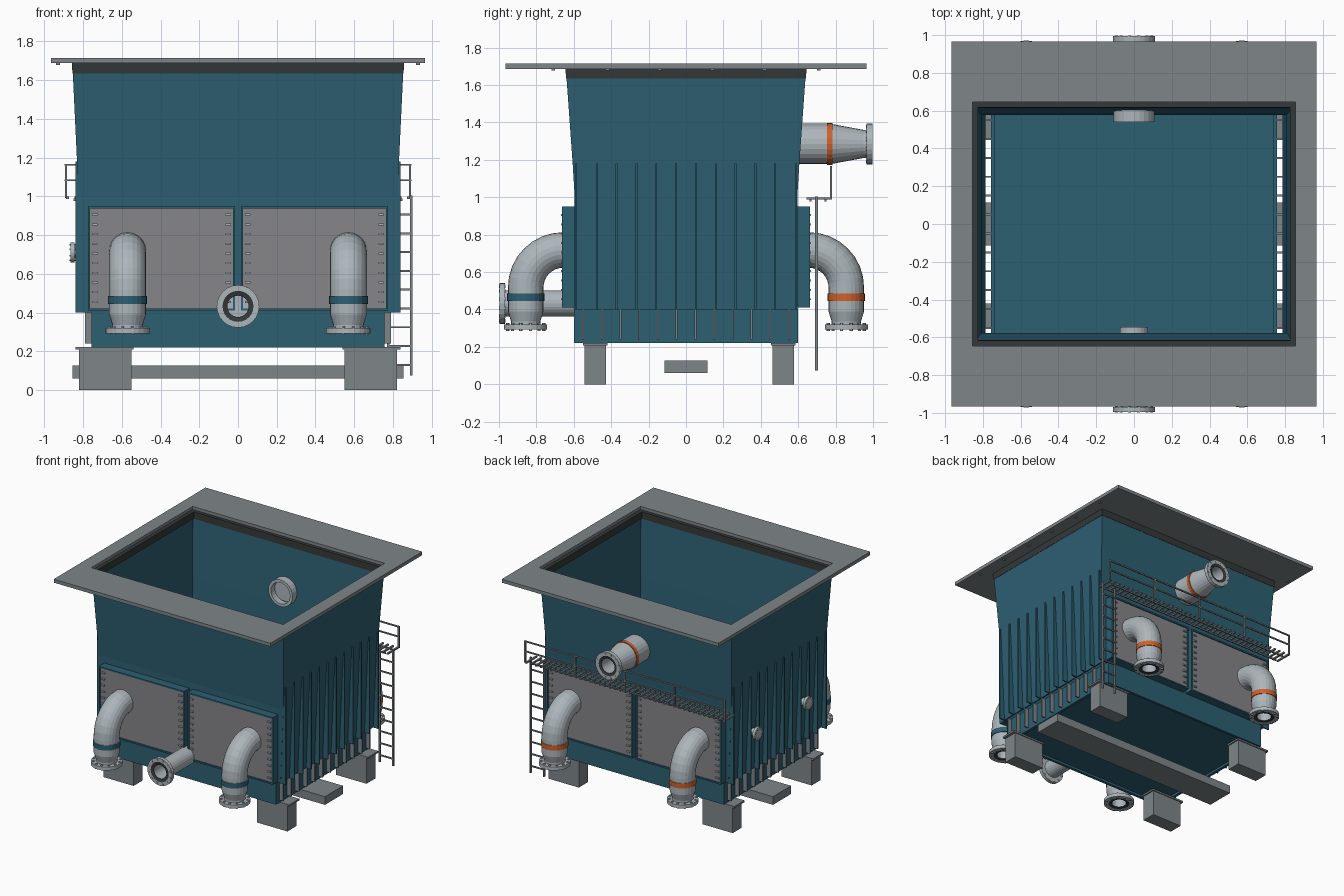
import bpy, bmesh, math
from mathutils import Vector, Matrix

cube = bpy.data.objects.get("Cube")
if cube:
    bpy.data.objects.remove(cube, do_unlink=True)


def material(name, r, g, b):
    m = bpy.data.materials.new(name)
    m.use_nodes = True
    m.diffuse_color = (r, g, b, 1)
    m.node_tree.nodes["Principled BSDF"].inputs["Base Color"].default_value = (r, g, b, 1)
    return m


TEAL = material("teal paint", 0.026, 0.115, 0.17)
STEEL = material("grey steel", 0.21, 0.235, 0.25)
PANEL = material("panel grey", 0.24, 0.24, 0.25)
PIPE = material("pale pipe", 0.42, 0.47, 0.50)
ORANGE = material("orange band", 0.62, 0.12, 0.025)
DARK = material("dark rubber", 0.035, 0.04, 0.04)


def finish(name, bm, *mats):
    bmesh.ops.recalc_face_normals(bm, faces=bm.faces)
    mesh = bpy.data.meshes.new(name)
    bm.to_mesh(mesh)
    bm.free()
    for m in mats:
        mesh.materials.append(m)
    ob = bpy.data.objects.new(name, mesh)
    bpy.context.collection.objects.link(ob)
    return ob


def boxes(name, mat, items):
    """Join boxes, each given as (centre, size)."""
    bm = bmesh.new()
    for c, s in items:
        bmesh.ops.create_cube(bm, size=1, matrix=Matrix.Translation(c) @ Matrix.Diagonal((*s, 1)))
    return finish(name, bm, mat)


def rect_loop(name, mat, rings):
    """Closed rectangular shell through rings of (half x, half y, z)."""
    bm = bmesh.new()
    loops = [[bm.verts.new((sx * x, sy * y, z)) for sx, sy in ((-1, -1), (1, -1), (1, 1), (-1, 1))]
             for x, y, z in rings]
    for i, a in enumerate(loops):
        b = loops[(i + 1) % len(loops)]
        for k in range(4):
            n = (k + 1) % 4
            bm.faces.new((a[k], a[n], b[n], b[k]))
    return finish(name, bm, mat)


def tube(name, stations, mats, x=0, flip=1, sides=24):
    """Sweep circles in the yz plane; station = (y, z, angle, radius, material of next strip)."""
    bm = bmesh.new()
    loops = []
    for y, z, ang, r, _ in stations:
        side = Vector((0, -math.sin(ang), math.cos(ang)))
        ring = []
        for k in range(sides):
            t = math.tau * k / sides
            p = Vector((x, y, z)) + r * (math.cos(t) * Vector((1, 0, 0)) + math.sin(t) * side)
            p.y *= flip
            ring.append(bm.verts.new(p))
        loops.append(ring)
    for i in range(len(loops) - 1):
        a, b = loops[i], loops[i + 1]
        for k in range(sides):
            n = (k + 1) % sides
            bm.faces.new((a[k], a[n], b[n], b[k])).material_index = stations[i][4]
    bm.faces.new(loops[0])
    bm.faces.new(loops[-1])
    return finish(name, bm, *mats)


def bolt_ring(name, centre, axis, radius, length, count=12, size=0.009):
    bm = bmesh.new()
    turn = Vector((0, 0, 1)).rotation_difference(Vector(axis)).to_matrix().to_4x4()
    for k in range(count):
        t = math.tau * (k + 0.5) / count
        at = Matrix.Translation((radius * math.cos(t), radius * math.sin(t), 0))
        bmesh.ops.create_cone(bm, cap_ends=True, segments=6, radius1=size, radius2=size,
                              depth=length, matrix=Matrix.Translation(centre) @ turn @ at)
    return finish(name, bm, PIPE)


# Top flange, dark collar and hopper walls
rect_loop("top_flange", STEEL, [(.965, .965, 1.715), (.965, .965, 1.687),
                                (.855, .645, 1.687), (.855, .645, 1.715)])
rect_loop("rubber_collar", DARK, [(.857, .645, 1.69), (.855, .641, 1.635),
                                  (.825, .615, 1.635), (.825, .617, 1.69)])
rect_loop("hopper_walls", TEAL, [(.853, .639, 1.64), (.831, .606, 1.18), (.822, .595, 1.0),
                                 (.795, .595, .4), (.785, .577, .4), (.808, .577, 1.0),
                                 (.817, .588, 1.18), (.838, .622, 1.64)])
boxes("flange_studs", STEEL, [((s * .93, y, 1.684), (.02, .02, .01))
                              for s in (-1, 1) for y in (-.71, -.42, -.14, .14, .42, .71)])

# Tapered side ribs
bm = bmesh.new()
for s in (-1, 1):
    for y in [-.589] + [-.477 + .106 * i for i in range(10)] + [.589]:
        f = [[bm.verts.new((s * x, y + d, z)) for x, z in
              ((.79, .4), (.84, .4), (.84, 1.18), (.828, 1.18))] for d in (-.005, .005)]
        bm.faces.new(f[0])
        bm.faces.new(f[1])
        for k in range(4):
            n = (k + 1) % 4
            bm.faces.new((f[0][k], f[0][n], f[1][n], f[1][k]))
finish("side_ribs", bm, TEAL)

# Lower box with floor and grey stiffeners
rect_loop("lower_box", TEAL, [(.757, .598, .405), (.757, .598, .22), (.735, .577, .22), (.735, .577, .405)])
boxes("floor", TEAL, [((0, 0, .247), (1.49, 1.17, .015))])
boxes("lower_stiffeners", STEEL, [((s * .773, -.55 + .1 * i, .32), (.036, .01, .16))
                                  for s in (-1, 1) for i in range(12)])

# Feet, foot plates and cross beam
corners = [(sx, y) for sx in (-1, 1) for y in (-.485, .52)]
boxes("feet", STEEL, [((s * .685, y, .104), (.27, .115, .208)) for s, y in corners])
boxes("foot_plates", STEEL, [((s * .69, y, .215), (.3, .13, .014)) for s, y in corners])
boxes("cross_beam", STEEL, [((0, 0, .093), (1.71, .23, .066))])

# Front and back access panels, elbows
for label, f, band in (("front", -1, TEAL), ("back", 1, ORANGE)):
    core, plates, tabs = [], [], []
    for s in (-1, 1):
        cx = s * .395
        core.append(((cx, f * .618, .68), (.76, .066, .54)))
        core += [((cx + e * .374, f * .655, .68), (.012, .018, .54)) for e in (-1, 1)]
        core += [((cx, f * .655, z), (.76, .018, .012)) for z in (.416, .944)]
        plates.append(((cx, f * .653, .68), (.736, .006, .516)))
        tabs += [((cx + e * .345, f * .662, .455 + .05 * i), (.028, .014, .01))
                 for e in (-1, 1) for i in range(10)]
        # Elbow: horizontal stub, quarter bend, banded leg, reducer, flange, hollow end
        st = [(-.62, .718, math.pi, .095, 0)]
        for i in range(9):
            a = math.pi / 2 * i / 8
            st.append((-.657 - .2 * math.sin(a), .518 + .2 * math.cos(a), math.pi + a, .095, 0))
        down = 1.5 * math.pi
        for z, r, m in ((.485, .095, 0), (.485, .1, 1), (.445, .1, 1), (.445, .095, 0), (.39, .095, 0),
                        (.335, .078, 0), (.32, .078, 0), (.32, .115, 0), (.292, .115, 0),
                        (.292, .08, 2), (.296, .055, 0), (.45, .055, 0)):
            st.append((-.857, z, down, r, m))
        side = "right" if s < 0 else "left"
        tube(f"{label}_{side}_elbow", st, (PIPE, band, DARK), s * .57, -f)
        bolt_ring(f"{label}_{side}_elbow_bolts", (s * .57, f * .857, .306), (0, 0, 1), .1, .042)
    boxes(f"{label}_panel_frames", TEAL, core)
    boxes(f"{label}_panel_plates", PANEL, plates)
    boxes(f"{label}_panel_tabs", PIPE, tabs)


# Straight pipes on the centre line, with short stubs inside
def straight(name, z, profile, flip):
    return tube(name, [(y, z, math.pi, r, m) for y, r, m in profile], (PIPE, ORANGE, DARK), 0, flip)


straight("front_drain_pipe", .432, [(-.6, .07, 0), (-.968, .07, 0), (-.968, .11, 0), (-.996, .11, 0),
                                    (-.996, .08, 2), (-.99, .055, 0), (-.66, .055, 0)], 1)
straight("back_inlet_pipe", 1.285, [(-.59, .108, 0), (-.755, .108, 0), (-.755, .112, 1), (-.783, .112, 1),
                                    (-.783, .106, 0), (-.95, .075, 0), (-.965, .075, 0), (-.965, .11, 0),
                                    (-.996, .11, 0), (-.996, .08, 2), (-.99, .058, 0), (-.8, .058, 0)], -1)
bolt_ring("front_drain_bolts", (0, -.982, .432), (0, 1, 0), .096, .034)
bolt_ring("back_inlet_bolts", (0, .98, 1.285), (0, 1, 0), .096, .036)
straight("front_inner_stub", .432, [(-.58, .075, 0), (-.545, .075, 0), (-.545, .055, 0), (-.57, .055, 0)], 1)
straight("back_inner_stub", 1.285, [(-.6, .108, 0), (-.54, .108, 0), (-.54, .085, 0), (-.59, .085, 0)], -1)

# Small round ports on the right side
bm = bmesh.new()
for y in (-.33, .31):
    for r, x0, x1 in ((.03, -.8, -.85), (.052, -.845, -.865)):
        bmesh.ops.create_cone(bm, cap_ends=True, segments=20, radius1=r, radius2=r, depth=x0 - x1,
                              matrix=Matrix.Translation(((x0 + x1) / 2, y, .71)) @ Matrix.Rotation(math.pi / 2, 4, "Y"))
finish("side_ports", bm, PIPE)
for i, y in enumerate((-.33, .31)):
    bolt_ring(f"side_port_bolts_{i + 1}", (-.855, y, .71), (1, 0, 0), .043, .03, 8, .005)

# Back walkway: grating bars, handrail and ladder
walk = [((-.88 + .044 * i, .712, .993), (.014, .135, .012)) for i in range(41)]
boxes("walkway_bars", STEEL, walk)
boxes("walkway_bearers", STEEL, [((0, y, .983), (1.7, .01, .012)) for y in (.665, .745)])
rail = [((0, .775, z), (1.79, .01, .01)) for z in (1.083, 1.163)]
rail += [((-.888 + .444 * i, .775, 1.08), (.012, .012, .176)) for i in range(5)]
boxes("handrail", STEEL, rail)
ladder = [((x, .698, .54), (.012, .014, .93)) for x in (.775, .895)]
ladder += [((.835, .698, .13 + .097 * i), (.12, .01, .01)) for i in range(9)]
boxes("ladder", STEEL, ladder)
